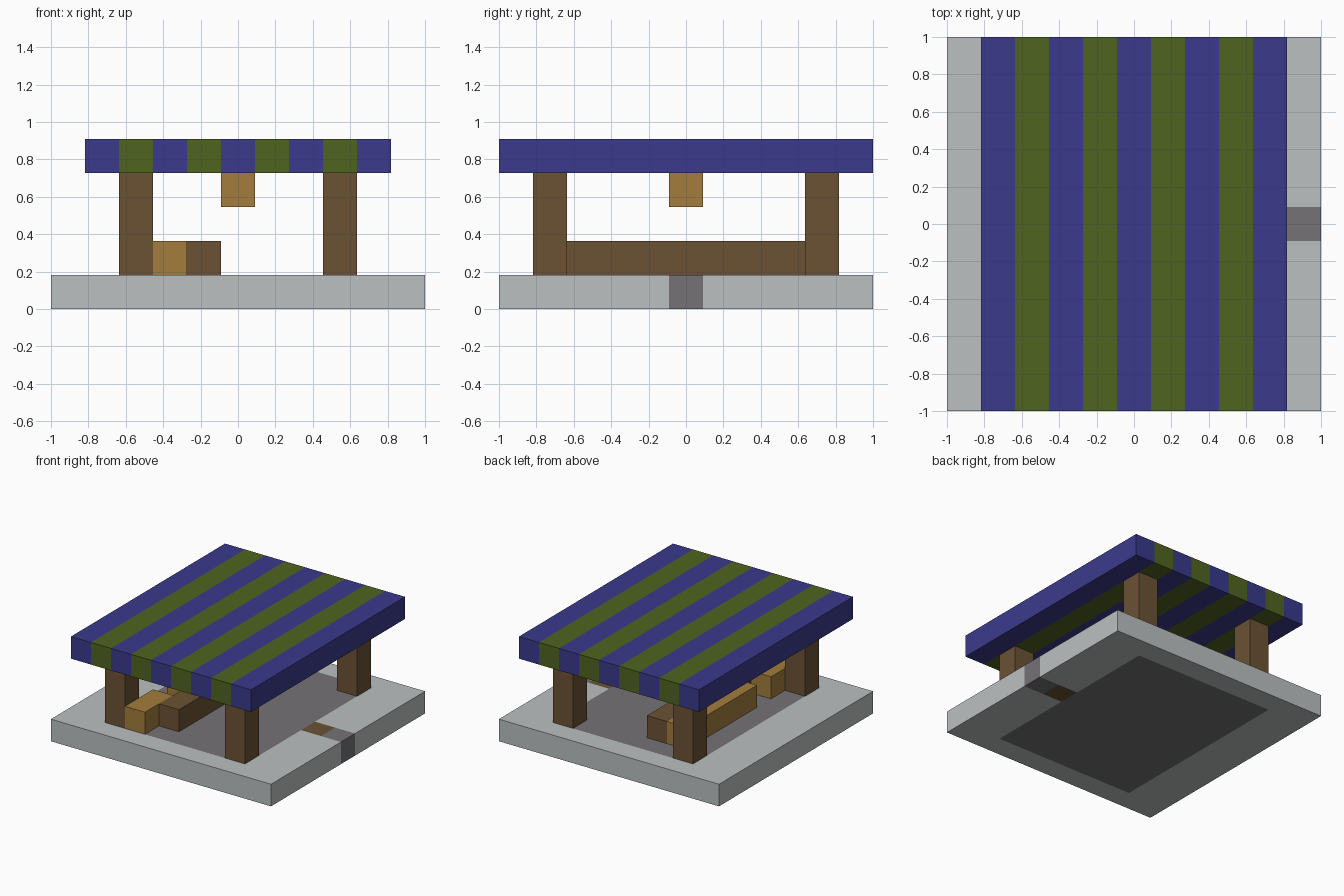
import bpy
import bmesh

cube = bpy.data.objects.get("Cube")
if cube:
    bpy.data.objects.remove(cube, do_unlink=True)

CELLS = 11            # cells along each side of the base
U = 2 / CELLS         # size of one cell


def linear(c):
    c /= 255
    return c / 12.92 if c <= 0.04045 else ((c + 0.055) / 1.055) ** 2.4


def material(name, *rgb):
    color = [linear(c) for c in rgb] + [1]
    m = bpy.data.materials.new(name)
    m.use_nodes = True
    m.diffuse_color = color
    bsdf = m.node_tree.nodes["Principled BSDF"]
    bsdf.inputs["Base Color"].default_value = color
    bsdf.inputs["Roughness"].default_value = 0.9
    return m


stone = material("pale stone", 188, 192, 192)
slate = material("dark stone", 117, 114, 118)
wood = material("dark wood", 107, 82, 52)
plank = material("light wood", 163, 124, 60)
blue = material("blue cloth", 58, 58, 140)
green = material("green cloth", 80, 100, 32)


def prism(name, outline, z0, z1, mat):
    """Extrude an outline given in cells, counted from the front right corner."""
    bm = bmesh.new()
    half = CELLS / 2
    verts = [bm.verts.new(((x - half) * U, (y - half) * U, z0 * U)) for x, y in outline]
    face = bm.faces.new(verts)
    top = bmesh.ops.extrude_face_region(bm, geom=[face])["geom"]
    bmesh.ops.translate(bm, vec=(0, 0, (z1 - z0) * U),
                        verts=[g for g in top if isinstance(g, bmesh.types.BMVert)])
    bmesh.ops.recalc_face_normals(bm, faces=bm.faces)
    mesh = bpy.data.meshes.new(name)
    bm.to_mesh(mesh)
    bm.free()
    mesh.materials.append(mat)
    obj = bpy.data.objects.new(name, mesh)
    bpy.context.collection.objects.link(obj)
    return obj


def block(name, x, y, z, mat, dx=1, dy=1, dz=1):
    outline = [(x, y), (x + dx, y), (x + dx, y + dy), (x, y + dy)]
    return prism(name, outline, z, z + dz, mat)


# Base: pale border open on one side, with floor, doorstep and path
prism("base_border", [(11, 5), (9, 5), (9, 1), (2, 1), (2, 10), (9, 10),
                      (9, 6), (11, 6), (11, 11), (0, 11), (0, 0), (11, 0)], 0, 1, stone)
block("floor", 2, 1, 0, slate, dx=7, dy=9)
block("doorstep", 9, 5, 0, wood)
block("path", 10, 5, 0, slate)

# Four corner posts
for x, side in ((2, "right"), (8, "left")):
    for y, end in ((1, "front"), (9, "back")):
        block(f"{end}_{side}_post", x, y, 1, wood, dz=3)

# Counter with benches behind it
block("counter", 4, 2, 1, wood, dy=7)
block("front_bench", 3, 1, 1, plank, dy=2)
block("long_bench", 3, 4, 1, plank, dy=5)

# Hanging lamp
block("lamp", 5, 5, 3, plank)

# Striped canopy
for i in range(9):
    block(f"canopy_stripe_{i + 1}", 1 + i, 0, 4, green if i % 2 else blue, dy=CELLS)
